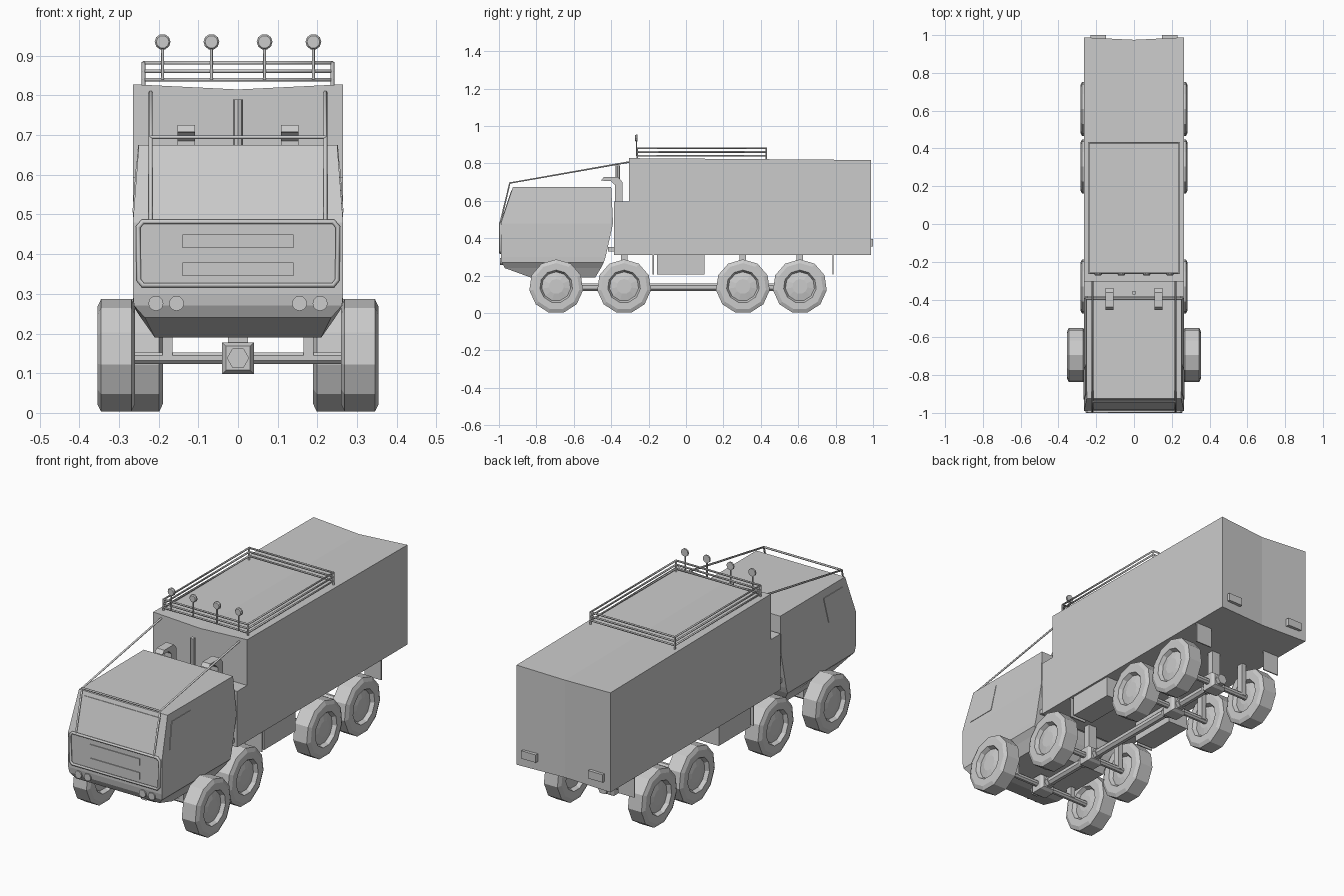
import bpy
from math import sin, cos, pi

if "Cube" in bpy.data.objects:
    bpy.data.objects.remove(bpy.data.objects["Cube"])


def mesh(name, verts, faces):
    me = bpy.data.meshes.new(name)
    me.from_pydata(verts, [], faces)
    ob = bpy.data.objects.new(name, me)
    bpy.context.collection.objects.link(ob)
    import bmesh
    bm = bmesh.new()
    bm.from_mesh(me)
    bmesh.ops.recalc_face_normals(bm, faces=bm.faces)
    bm.to_mesh(me)
    bm.free()
    return ob


def loft(name, rings):
    """Skin a list of equal-length closed rings and cap both ends."""
    n = len(rings[0])
    verts = [p for r in rings for p in r]
    faces = [(k * n + i, k * n + (i + 1) % n, (k + 1) * n + (i + 1) % n, (k + 1) * n + i)
             for k in range(len(rings) - 1) for i in range(n)]
    last = (len(rings) - 1) * n
    faces += [tuple(range(n)), tuple(range(last, last + n))]
    return mesh(name, verts, faces)


def extrude_x(name, profile, x0, x1):
    return loft(name, [[(x, y, z) for y, z in profile] for x in (x0, x1)])


def box(name, x0, x1, y0, y1, z0, z1):
    return extrude_x(name, [(y0, z0), (y1, z0), (y1, z1), (y0, z1)], x0, x1)


def lathe(name, c, axis, profile, n, phase=0.0):
    """Revolve (offset, radius) pairs about a line through c along 'x', 'y' or 'z'."""
    rings = []
    for d, r in profile:
        ring = []
        for i in range(n):
            a = phase + 2 * pi * i / n
            u, v = r * cos(a), r * sin(a)
            x, y, z = {'x': (d, u, v), 'y': (u, d, v), 'z': (u, v, d)}[axis]
            ring.append((c[0] + x, c[1] + y, c[2] + z))
        rings.append(ring)
    return loft(name, rings)


def tube(name, pts, r, closed=False):
    cu = bpy.data.curves.new(name, 'CURVE')
    cu.dimensions = '3D'
    cu.bevel_depth = r
    cu.bevel_resolution = 1
    cu.use_fill_caps = True
    sp = cu.splines.new('POLY')
    sp.points.add(len(pts) - 1)
    for p, q in zip(sp.points, pts):
        p.co = (*q, 1)
    sp.use_cyclic_u = closed
    ob = bpy.data.objects.new(name, cu)
    bpy.context.collection.objects.link(ob)
    return ob


# Cargo body: roof and tail dip slightly at the centre line
side = [(-.305, .31), (.988, .31), (.988, .818), (-.305, .828)]
mid = [(-.305, .31), (.975, .31), (.975, .807), (-.305, .815)]
loft("cargo_body", [[(x, y, z) for y, z in p]
                    for x, p in ((-.265, side), (0, mid), (.265, side))])
box("cargo_body_step", -.265, .265, -.385, -.305, .31, .595)


# Cab and dark lower skirt, stacked horizontal sections (z, front y, back y, front w, back w)
def cab_ring(z, y0, y1, w0, w1):
    return [(-w0, y0, z), (w0, y0, z), (w1, y1, z), (-w1, y1, z)]


loft("cab", [cab_ring(*s) for s in ((.3, -.99, -.43, .265, .265), (.48, -.99, -.39, .265, .265),
                                    (.675, -.925, -.4, .25, .252))])
loft("cab_skirt", [cab_ring(*s) for s in ((.19, -.83, -.485, .21, .21), (.24, -.968, -.455, .235, .245),
                                          (.27, -.985, -.44, .262, .265), (.3, -.99, -.43, .265, .265))])


# Windscreen, side windows, grilles
def front_y(z):
    return -.99 + (z - .48) / 3


extrude_x("windscreen", [(front_y(z) + d, z) for z, d in
                         ((.505, -.003), (.655, -.003), (.655, .004), (.505, .004))], -.215, .215)
window = [(-.93, .505), (-.898, .635), (-.745, .635), (-.772, .505)]
for s in (-1, 1):
    loft("side_window", [[(s * (.265 - .015 * (z - .48) / .195 + d), y, z) for y, z in window]
                         for d in (-.004, .003)])
for z in (.432, .362):
    box("grille", -.14, .14, -.994, -.985, z - .017, z + .017)

# Front bumper frame and protective bars
corner = [(.25, .475), (.243, .483)]
half = [(.24, .322), (.25, .335), (.252, .468), (.24, .482)]
tube("bumper_frame", [(x, -.993, z) for x, z in half] +
     [(-x, -.993, z) for x, z in reversed(half)], .007, True)
for s in (-1, 1):
    tube("branch_guard", [(s * .22, -.993, .482), (s * .22, -.942, .695), (s * .22, -.3, .808)], .005)
tube("guard_crossbar", [(-.22, -.942, .695), (.22, -.942, .695)], .005)

# Headlights and tail lights
for s in (-1, 1):
    for x in (.155, .207):
        lathe("headlight", (s * x, -.984, .276), 'y', [(-.01, .019), (.01, .019)], 12)
    box("tail_light", s * .148, s * .23, .975, 1.0, .355, .395)

# Exhaust, air intakes and crossbar between cab and body
lathe("exhaust_stack", (0, -.365, 0), 'z', [(.59, .012), (.79, .012)], 8)
hood = [(-.34, .59), (-.34, .7), (-.362, .726), (-.44, .726), (-.455, .708),
        (-.402, .705), (-.38, .685), (-.38, .59)]
for s in (-1, 1):
    extrude_x("air_intake", hood, s * .13 - .022, s * .13 + .022)
box("rear_cab_mount", -.25, .25, -.418, -.38, .33, .352)

# Roof rack: three rails and posts
rack = [(-.238, -.26), (.238, -.26), (.238, .43), (-.238, .43)]
for z in (.84, .861, .882):
    tube("rack_rail", [(x, y, z) for x, y in rack], .005, True)
for x, y in rack:
    tube("rack_post", [(x, y, .815), (x, y, .884)], .005)

# Spotlights on the rack
for x in (-.19, -.067, .067, .19):
    tube("spotlight_post", [(x, -.265, .84), (x, -.265, .935)], .004)
    lathe("spotlight", (x, -.265, .935), 'y', [(-.007, .016), (-.002, .02), (.006, .02)], 10)

# Wheels, axles, differentials and suspension struts
tyre = [(.036, .04), (.028, .078), (.0475, .088), (.0475, .125), (.038, .145)]
tyre = [(-d, r) for d, r in tyre] + tyre[::-1]
for y, x in ((-.694, .307), (-.331, .237), (.304, .237), (.609, .237)):
    for s in (-1, 1):
        lathe("wheel", (s * x, y, .142), 'x', tyre, 11, pi / 2)
        box("suspension_strut", s * .165, s * .19, y - .017, y + .017, .135, .32)
    lathe("axle", (0, y, .138), 'x', [(-x, .016), (x, .016)], 8, pi / 8)
    loft("differential", [[(-w, y + d, .138 - w), (w, y + d, .138 - w),
                           (w, y + d, .138 + w), (-w, y + d, .138 + w)]
                          for d, w in ((-.045, .03), (-.03, .04), (.03, .04), (.045, .03))])
    lathe("differential_flange", (0, y, .138), 'y', [(-.065, .028), (.065, .028)], 6)
    box("centre_strut", -.025, .025, y - .017, y + .017, .16, .32)
lathe("drive_shaft", (0, 0, .138), 'y', [(-.69, .022), (.61, .022)], 8, pi / 8)

# Under-body side tanks and mudflaps
for s in (-1, 1):
    box("fuel_tank", s * .14, s * .255, -.155, .1, .205, .315)
    for y in (-.175, .785):
        box("mudflap", s * .167, s * .26, y - .003, y + .003, .205, .315)
